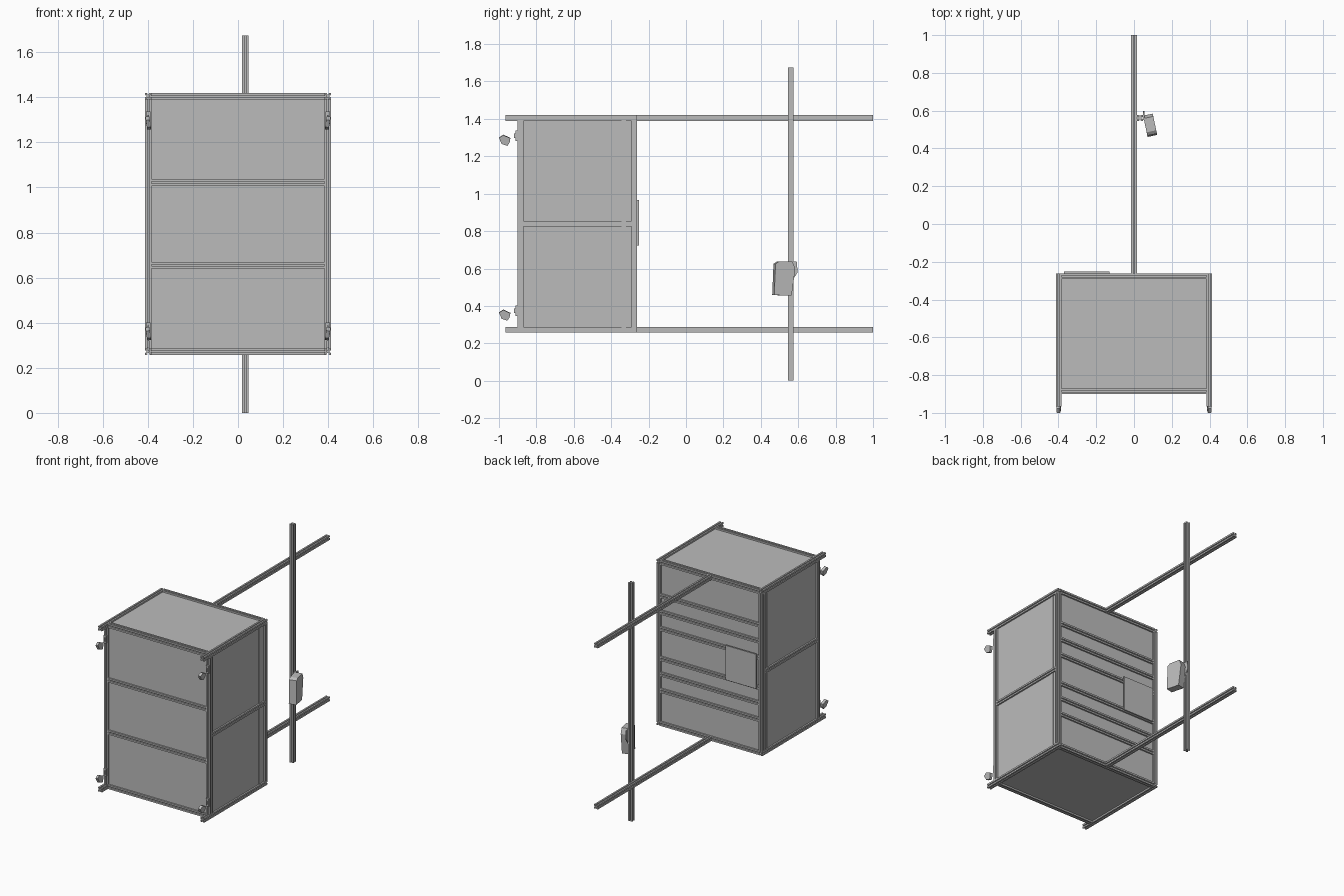
import bpy, bmesh, math
from mathutils import Vector, Matrix

cube = bpy.data.objects.get("Cube")
if cube:
    bpy.data.objects.remove(cube, do_unlink=True)

grey = bpy.data.materials.new("plain_grey")
grey.use_nodes = True
colour = (0.5, 0.5, 0.5, 1)
grey.diffuse_color = colour
grey.node_tree.nodes["Principled BSDF"].inputs["Base Color"].default_value = colour

T = 0.03           # rail thickness
W = 0.398          # side rail centre line
FRONT, BACK = -0.885, -0.276
LOW, HIGH = 0.272, 1.405


def finish(name, bm):
    bmesh.ops.recalc_face_normals(bm, faces=bm.faces)
    mesh = bpy.data.meshes.new(name)
    bm.to_mesh(mesh)
    bm.free()
    mesh.materials.append(grey)
    ob = bpy.data.objects.new(name, mesh)
    bpy.context.collection.objects.link(ob)
    return ob


def prism(name, points, vector, matrix=Matrix()):
    bm = bmesh.new()
    face = bm.faces.new([bm.verts.new(p) for p in points])
    ret = bmesh.ops.extrude_face_region(bm, geom=[face])
    moved = [v for v in ret["geom"] if isinstance(v, bmesh.types.BMVert)]
    bmesh.ops.translate(bm, verts=moved, vec=vector)
    bm.transform(matrix)
    return finish(name, bm)


def box(name, low, high):
    low, high = Vector(low), Vector(high)
    bm = bmesh.new()
    bmesh.ops.create_cube(bm, size=1)
    size = high - low
    bm.transform(Matrix.Translation((low + high) / 2) @ Matrix.Diagonal((*size, 1)))
    return finish(name, bm)


def rail(name, start, end):
    """Slotted square rail from start to end."""
    h, s, w, lip, d = T / 2, 0.0035, 0.007, 0.003, 0.008
    side = [(-h, -h), (-s, -h), (-s, lip - h), (-w, lip - h), (-s, d - h),
            (s, d - h), (w, lip - h), (s, lip - h), (s, -h)]
    start, end = Vector(start), Vector(end)
    axis = (end - start).normalized()
    u = Vector((0, 1, 0)) if abs(axis.x) > 0.5 else Vector((1, 0, 0))
    v = axis.cross(u)
    points = []
    for turn in range(4):
        spin = Matrix.Rotation(turn * math.pi / 2, 2)
        for p in side:
            q = spin @ Vector(p)
            points.append(start + u * q.x + v * q.y)
    return prism(name, points, end - start)


# Cabinet frame
half = T / 2
inner = W - half
for sx, side in ((-1, "right"), (1, "left")):
    for z, level in ((LOW, "lower"), (HIGH, "upper")):
        rail(f"{side}_{level}_depth_rail", (sx * W, -0.965, z), (sx * W, BACK + half, z))
    for y, end in ((FRONT, "front"), (BACK, "back")):
        rail(f"{side}_{end}_post", (sx * W, y, LOW + half), (sx * W, y, HIGH - half))
    rail(f"{side}_middle_rail", (sx * W, FRONT + half, 0.84), (sx * W, BACK - half, 0.84))

cross = {"front": (FRONT, [LOW, 0.655, 1.022, HIGH]),
         "back": (BACK, [LOW, 0.505, 0.62, 0.73, 0.94, 1.055, 1.17, HIGH])}
for end, (y, heights) in cross.items():
    for z in heights:
        rail(f"{end}_cross_rail", (-inner, y, z), (inner, y, z))

# Panels held in the rail slots
p = 0.004
for y, name in ((FRONT, "front_panel"), (BACK, "back_panel")):
    box(name, (-W, y - p, LOW), (W, y + p, HIGH))
for x, name in ((-W, "right_panel"), (W, "left_panel")):
    box(name, (x - p, FRONT, LOW), (x + p, BACK, HIGH))
    box(name + "_edge_strip", (x - 0.007, -0.345, LOW + half), (x + 0.007, -0.32, HIGH - half))
for z, name in ((LOW, "floor_panel"), (HIGH, "roof_panel")):
    box(name, (-W, FRONT, z - p), (W, BACK, z + p))

# Small cover plate on the back
box("back_cover_plate", (-0.37, BACK + half, 0.722), (-0.13, -0.251, 0.965))

# Long rails running backwards and the upright mast beside them
for z, level in ((LOW, "lower"), (HIGH, "upper")):
    rail(f"{level}_long_rail", (0, BACK + half, z), (0, 1, z))
rail("mast", (0.032, 0.561, 0), (0.032, 0.561, 1.675))

# Sensor housing and its bracket on the mast
turn = Matrix.Translation((0.085, 0.525, 0)) @ Matrix.Rotation(math.radians(12), 4, "Z")
outline = [(-0.06, 0.458), (-0.053, 0.625), (-0.035, 0.637), (0.04, 0.638),
           (0.055, 0.6), (0.035, 0.455)]
prism("sensor_housing", [(-0.026, y, z) for y, z in outline], (0.052, 0, 0), turn)
bracket = [(0.55, 0.53), (0.562, 0.525), (0.597, 0.58), (0.592, 0.637), (0.55, 0.637)]
prism("sensor_bracket", [(0.047, y, z) for y, z in bracket], (0.008, 0, 0))
box("sensor_arm", (0.05, 0.555, 0.575), (0.085, 0.572, 0.605))

# Small tilted corner units with brackets at the front
unit = [(-0.035, 0.012), (-0.012, 0.028), (0.026, 0.01), (0.022, -0.012), (0.01, -0.03), (-0.02, -0.02)]
for sx, side in ((-1, "right"), (1, "left")):
    for z, level, flip in ((1.287, "upper", 1), (0.352, "lower", 1)):
        pose = Matrix.Translation((sx * W, -0.965, z)) @ Matrix.Rotation(sx * 0.15, 4, "Y")
        prism(f"{side}_{level}_corner_unit", [(-0.009, y, flip * h) for y, h in unit],
              (0.018, 0, 0), pose)
        box(f"{side}_{level}_unit_bracket", (sx * W - 0.01, -0.912, z - 0.005),
            (sx * W + 0.01, FRONT - half, z + 0.05))
        box(f"{side}_{level}_unit_lug", (sx * W - 0.004, -0.92, z + 0.01),
            (sx * W + 0.004, -0.91, z + 0.035))
